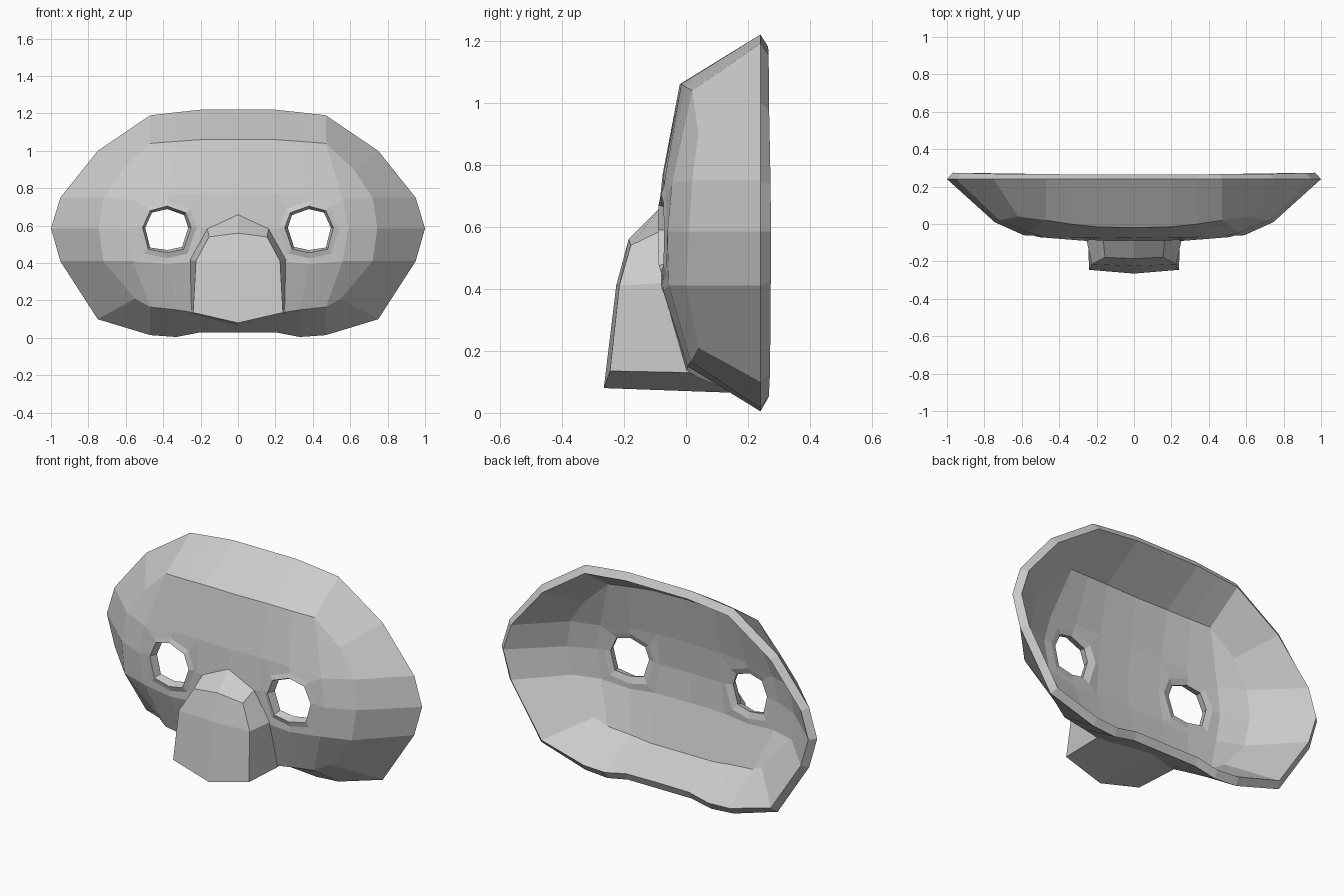
import bpy, bmesh

if "Cube" in bpy.data.objects:
    bpy.data.objects.remove(bpy.data.objects["Cube"])


def make_object(name, bm, thickness=0):
    """Turn the right half into a mirrored, flat-shaded object."""
    bmesh.ops.recalc_face_normals(bm, faces=bm.faces[:])
    if sum(f.normal.y * f.calc_area() for f in bm.faces) > 0:
        bmesh.ops.reverse_faces(bm, faces=bm.faces[:])
    mesh = bpy.data.meshes.new(name)
    bm.to_mesh(mesh)
    bm.free()
    obj = bpy.data.objects.new(name, mesh)
    bpy.context.collection.objects.link(obj)
    mirror = obj.modifiers.new("mirror", 'MIRROR')
    mirror.use_clip = True
    if thickness:
        shell = obj.modifiers.new("thickness", 'SOLIDIFY')
        shell.thickness = thickness
        shell.offset = -1
        shell.use_even_offset = False
    return obj


def bridge(bm, a, b, closed=False):
    """Quads between two vertex rows of equal length."""
    n = len(a)
    for i in range(n if closed else n - 1):
        j = (i + 1) % n
        bm.faces.new((a[i], a[j], b[j], b[i]))


# Mask shell: right half of the face as a 5 x 5 grid
rows = [
    [(0, -.02, 1.06), (.2, -.015, 1.06), (.34, 0, 1.05), (.47, .02, 1.04), (.62, .04, .9)],
    [(0, -.075, .77), (.2, -.072, .77), (.37, -.066, .765), (.56, -.045, .74), (.72, .02, .75)],
    [(0, -.095, .585), (.2, -.088, .585), (.38, -.08, .585), (.59, -.06, .585), (.745, .01, .585)],
    [(0, -.085, .41), (.22, -.08, .41), (.38, -.074, .395), (.56, -.055, .41), (.72, 0, .41)],
    [(0, 0, .13), (.2, 0, .13), (.33, .005, .15), (.47, .015, .165), (.55, .04, .21)],
]
bm = bmesh.new()
grid = [[bm.verts.new(p) for p in row] for row in rows]
for r in range(4):
    for c in range(4):
        if r in (1, 2) and c in (1, 2):
            continue
        bm.faces.new((grid[r][c], grid[r][c + 1], grid[r + 1][c + 1], grid[r + 1][c]))

# Eye opening with a slightly raised lip
eye = [(.25, .59), (.28, .67), (.38, .705), (.47, .68),
       (.51, .59), (.48, .475), (.38, .455), (.29, .475)]
around = [grid[r][c] for r, c in
          ((2, 1), (1, 1), (1, 2), (1, 3), (2, 3), (3, 3), (3, 2), (3, 1))]
hole, lip = [], []
for x, z in eye:
    hole.append(bm.verts.new((x, -.091 + .08 * (x - .25), z)))
    lx, lz = .38 + (x - .38) * 1.22, .585 + (z - .585) * 1.22
    lip.append(bm.verts.new((lx, -.08 + .07 * (x - .25), lz)))
bridge(bm, around, lip, True)
bridge(bm, lip, hole, True)

# Flared border out to the rim
rim = [(0, 1.22), (.2, 1.22), (.34, 1.205), (.47, 1.19), (.75, 1.0), (.95, .75),
       (1, .585), (.95, .41), (.75, .10), (.47, .015), (.33, .005), (.2, .03), (0, .03)]
edge = grid[0] + [grid[r][4] for r in (1, 2, 3)] + grid[4][::-1]
bridge(bm, edge, [bm.verts.new((x, .24, z)) for x, z in rim])
make_object("mask_shell", bm, .047)

# Nose: right half, levels of (centre, front edge, base)
bm = bmesh.new()
levels = [
    [(0, -.185, .56), (.155, -.178, .54), (.165, -.075, .59)],
    [(0, -.225, .41), (.225, -.215, .41), (.26, -.06, .42)],
    [(0, -.265, .08), (.24, -.245, .135), (.25, .01, .13)],
]
nose = [[bm.verts.new(p) for p in level] for level in levels]
for a, b in zip(nose, nose[1:]):
    bridge(bm, a, b)
top = bm.verts.new((0, -.085, .66))
keel = bm.verts.new((0, .15, .065))
bm.faces.new((top, nose[0][0], nose[0][1], nose[0][2]))
bm.faces.new((nose[2][0], nose[2][1], nose[2][2], keel))
make_object("nose", bm)
